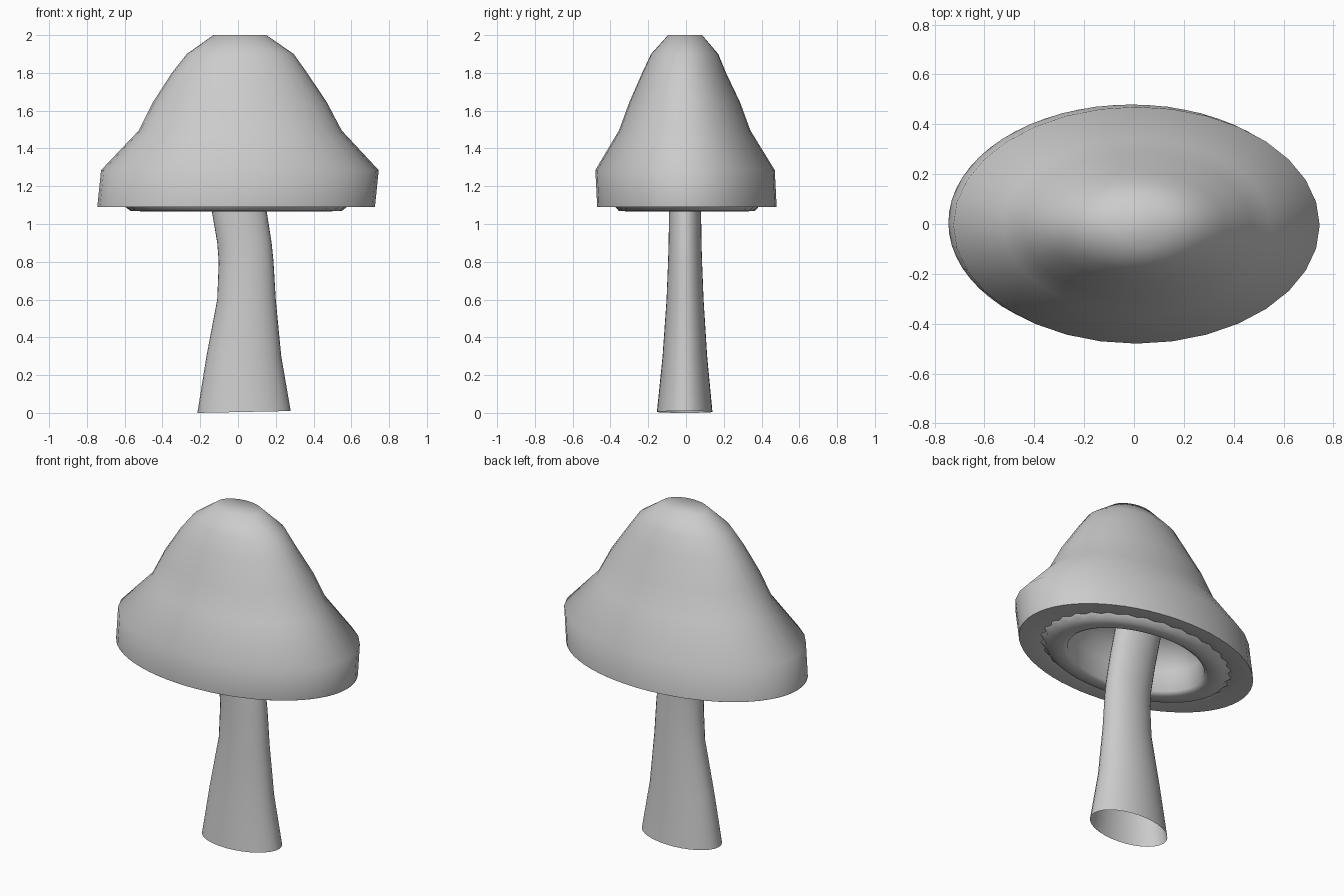
import bpy, bmesh, math


def loft(name, rings, n, cap_end=False, zigzag=()):
    """Skin elliptical rings (cx, cy, rx, ry, z, tilt) listed in order along the surface."""
    bm = bmesh.new()
    loops = []
    for k, (cx, cy, rx, ry, z, tilt) in enumerate(rings):
        loop = []
        for i in range(n):
            a = 2 * math.pi * i / n
            s = 0.96 if k in zigzag and i % 2 else 1.0
            loop.append(bm.verts.new((cx + s * rx * math.cos(a), cy + s * ry * math.sin(a),
                                      z + tilt * math.cos(a))))
        loops.append(loop)
    for a, b in zip(loops, loops[1:]):
        for i in range(n):
            j = (i + 1) % n
            bm.faces.new((a[i], a[j], b[j], b[i]))
    if cap_end:
        bm.faces.new(loops[-1])
    me = bpy.data.meshes.new(name)
    bm.to_mesh(me)
    bm.free()
    ob = bpy.data.objects.new(name, me)
    bpy.context.collection.objects.link(ob)
    bpy.ops.object.select_all(action='DESELECT')
    ob.select_set(True)
    bpy.context.view_layer.objects.active = ob
    bpy.ops.object.shade_smooth_by_angle(angle=math.radians(60))
    return ob


# outer skin of the cap, rim to crown
loft("cap", [
    (-0.01, 0.005, 0.735, 0.475, 1.09, 0),
    (0.01, -0.005, 0.735, 0.475, 1.285, 0),
    (0.012, -0.007, 0.537, 0.348, 1.495, 0),
    (0.01, -0.007, 0.46, 0.293, 1.645, 0),
    (0.008, -0.01, 0.358, 0.222, 1.80, 0),
    (0.012, -0.007, 0.283, 0.178, 1.90, 0),
    (0.01, -0.005, 0.14, 0.09, 2.00, 0),
], 32, cap_end=True)

# underside: rim, gill groove, lower ring and hollow, running inwards
under = [(0.735, 1.09), (0.65, 1.09), (0.60, 1.10), (0.56, 1.07), (0.46, 1.065),
         (0.43, 1.08), (0.42, 1.20), (0.36, 1.30), (0.20, 1.36), (0.05, 1.37)]
gills = loft("cap_underside",
             [(-0.01, 0.005, r, r * 0.645, z, 0) for r, z in reversed(under)],
             64, zigzag=(7, 8))
gills.data.flip_normals()
gills.data.flip_normals()

# curved stem, open at the foot, ending inside the hollow
loft("stem", [
    (0.032, -0.007, 0.247, 0.147, 0.005, 0.005),
    (0.031, -0.006, 0.198, 0.118, 0.30, 0),
    (0.045, -0.005, 0.155, 0.098, 0.60, 0),
    (0.043, -0.005, 0.145, 0.09, 0.80, 0),
    (0.034, -0.005, 0.144, 0.087, 0.90, 0),
    (0.008, -0.005, 0.145, 0.085, 1.06, 0),
    (-0.03, -0.005, 0.145, 0.085, 1.25, 0),
    (-0.05, -0.005, 0.145, 0.085, 1.38, 0),
], 32)
